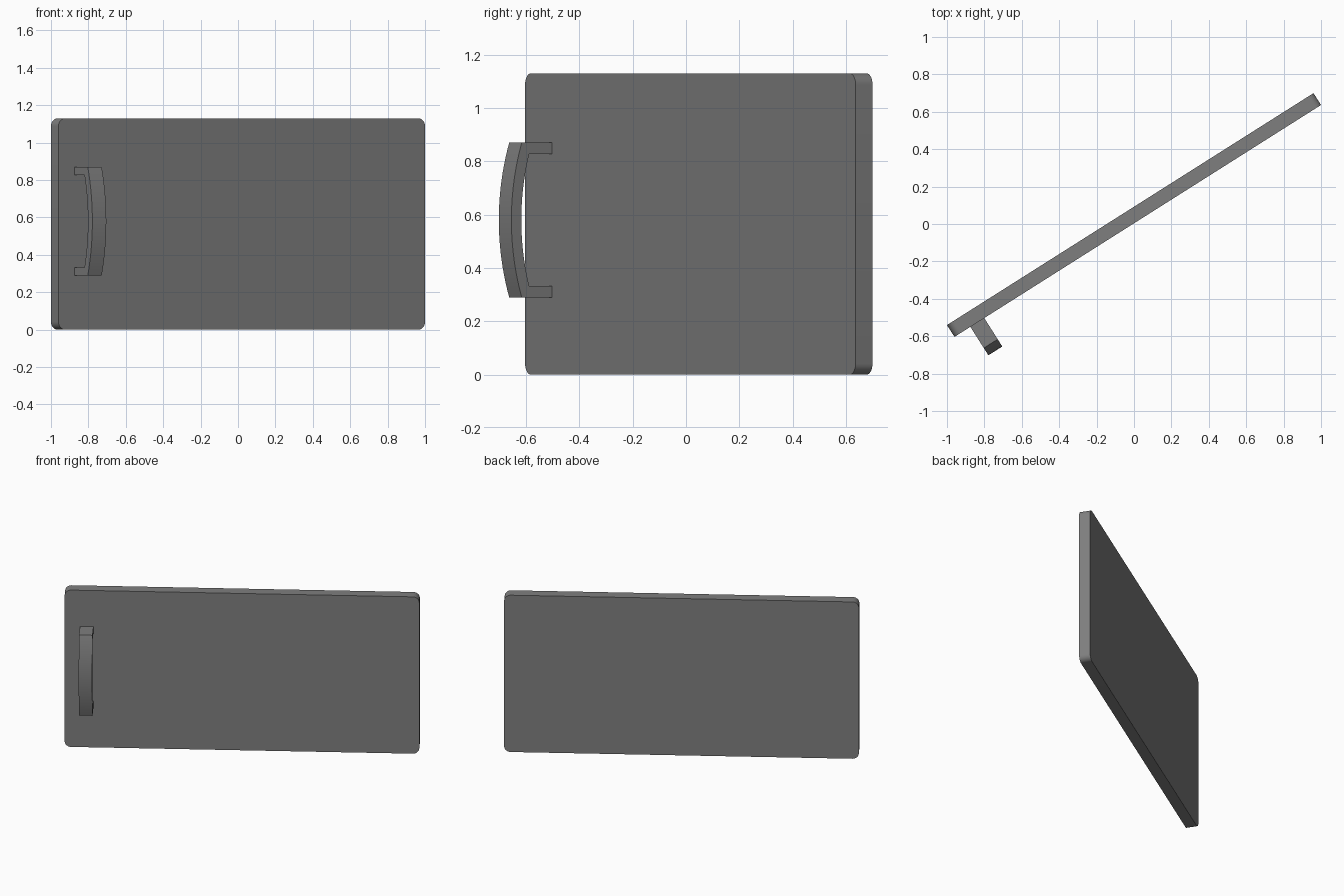
import bpy, bmesh, math
from mathutils import Matrix

if "Cube" in bpy.data.objects:
    bpy.data.objects.remove(bpy.data.objects["Cube"])

ANGLE = math.atan2(1.24, 1.96)   # the door stands ajar
LENGTH, THICK, HEIGHT = 2.319, 0.075, 1.13
PLACE = Matrix.Translation((0, 0.048, 0)) @ Matrix.Rotation(ANGLE, 4, 'Z')

grey = bpy.data.materials.new("dark grey")
grey.diffuse_color = (0.21, 0.21, 0.21, 1)
grey.use_nodes = True
grey.node_tree.nodes["Principled BSDF"].inputs["Base Color"].default_value = grey.diffuse_color


def extrude_profile(name, points, axis_index, start, end):
    """Extrude a closed 2D profile along local x (0) or y (1)."""
    bm = bmesh.new()

    def vert(p):
        return bm.verts.new((start, p[0], p[1]) if axis_index == 0 else (p[0], start, p[1]))
    face = bm.faces.new([vert(p) for p in points])
    ext = bmesh.ops.extrude_face_region(bm, geom=[face])
    move = [0, 0, 0]
    move[axis_index] = end - start
    bmesh.ops.translate(bm, vec=move,
                        verts=[g for g in ext["geom"] if isinstance(g, bmesh.types.BMVert)])
    bmesh.ops.recalc_face_normals(bm, faces=bm.faces)
    mesh = bpy.data.meshes.new(name)
    bm.to_mesh(mesh)
    bm.free()
    mesh.materials.append(grey)
    obj = bpy.data.objects.new(name, mesh)
    bpy.context.collection.objects.link(obj)
    obj.matrix_world = PLACE
    bpy.ops.object.select_all(action='DESELECT')
    obj.select_set(True)
    bpy.context.view_layer.objects.active = obj
    bpy.ops.object.shade_smooth_by_angle(angle=math.radians(30))
    return obj


def bow(half, z_mid, y_end, sag, steps=20):
    """Circular arc from bottom to top, bulging towards -y."""
    r = (half * half + sag * sag) / (2 * sag)
    a = math.asin(half / r)
    pts = []
    for i in range(steps + 1):
        t = -a + 2 * a * i / steps
        pts.append((y_end - (r * math.cos(t) - (r - sag)), z_mid + r * math.sin(t)))
    return pts


# Door panel: rectangle with rounded corners
R = 0.042
outline = []
for k, (sx, sz) in enumerate([(1, 1), (-1, 1), (-1, -1), (1, -1)]):
    cx, cz = sx * (LENGTH / 2 - R), HEIGHT / 2 + sz * (HEIGHT / 2 - R)
    for i in range(9):
        t = math.pi / 2 * (k + i / 8)
        outline.append((cx + R * math.cos(t), cz + R * math.sin(t)))
extrude_profile("door_panel", outline, 1, -THICK / 2, THICK / 2)

# Bowed pull handle with two short posts
FACE = -THICK / 2
Z_MID, HALF, POST = 0.58, 0.29, 0.043
outer = bow(HALF, Z_MID, FACE - 0.134, 0.046)
inner = bow(HALF - POST, Z_MID, FACE - 0.101, 0.035)
profile = ([(FACE, Z_MID - HALF)] + outer + [(FACE, Z_MID + HALF), (FACE, Z_MID + HALF - POST)]
           + inner[::-1] + [(FACE, Z_MID - HALF + POST)])
extrude_profile("pull_handle", profile, 0, -1.059, -0.971)
